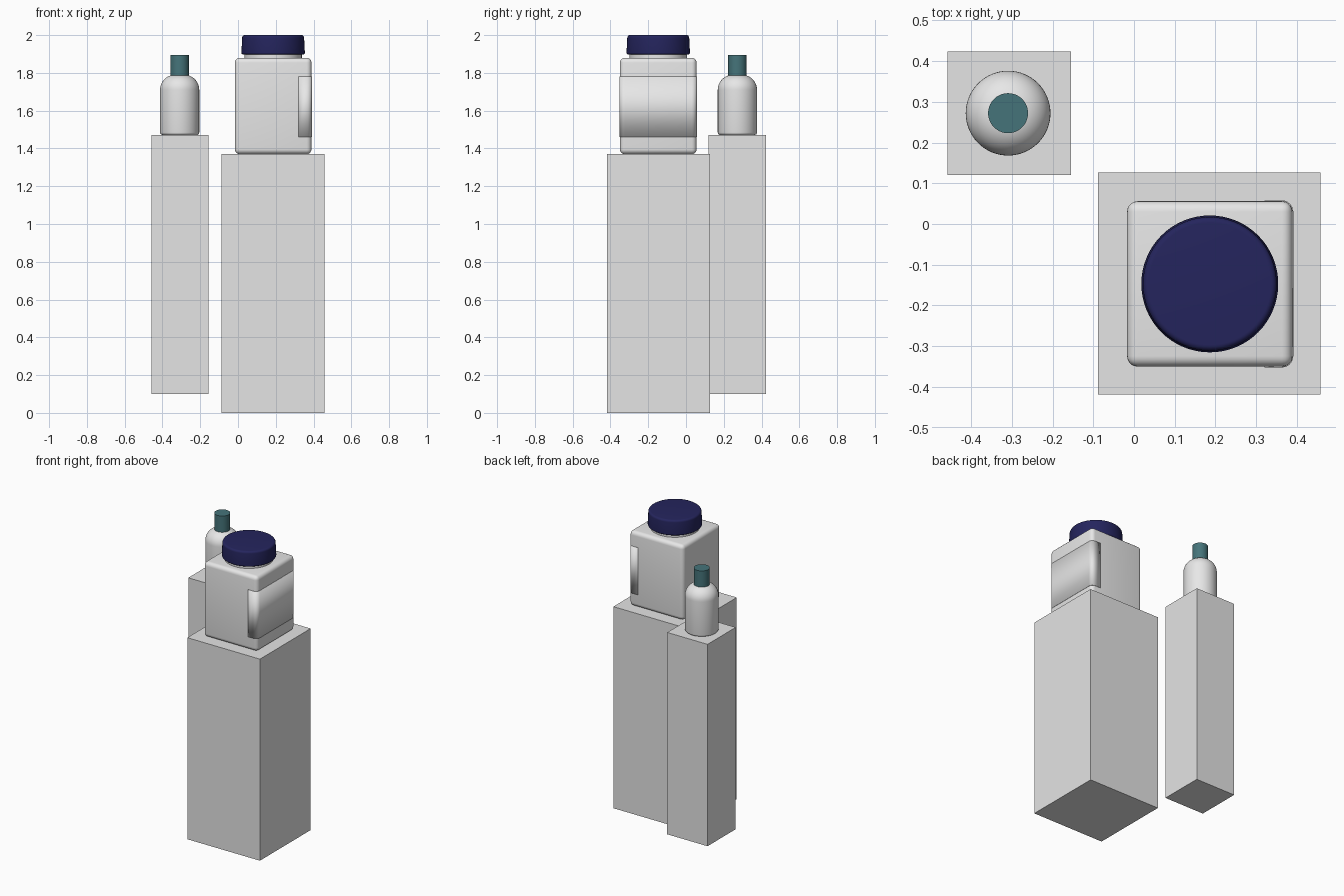
import bpy, bmesh
from math import sin, cos, pi

cube = bpy.data.objects.get("Cube")
if cube:
    bpy.data.objects.remove(cube, do_unlink=True)


def material(name, rgb):
    m = bpy.data.materials.new(name)
    m.use_nodes = True
    m.diffuse_color = (*rgb, 1)
    m.node_tree.nodes["Principled BSDF"].inputs["Base Color"].default_value = (*rgb, 1)
    return m


stone = material("pale grey", (0.78, 0.78, 0.78))
white = material("white plastic", (0.8, 0.8, 0.8))
navy = material("navy blue", (0.018, 0.018, 0.11))
teal = material("dark teal", (0.06, 0.175, 0.195))


def add_object(name, bm, mat, smooth=None):
    bmesh.ops.recalc_face_normals(bm, faces=bm.faces)
    mesh = bpy.data.meshes.new(name)
    bm.to_mesh(mesh)
    bm.free()
    mesh.materials.append(mat)
    ob = bpy.data.objects.new(name, mesh)
    bpy.context.collection.objects.link(ob)
    if smooth:
        bpy.ops.object.select_all(action='DESELECT')
        ob.select_set(True)
        bpy.context.view_layer.objects.active = ob
        bpy.ops.object.shade_smooth_by_angle(angle=smooth)
    return ob


def box(name, x, y, z, mat, bevel=0):
    """Box given by its (low, high) ranges, optionally with rounded edges."""
    bm = bmesh.new()
    bmesh.ops.create_cube(bm, size=1)
    for v in bm.verts:
        v.co = [lo + (hi - lo) * (c + 0.5) for c, (lo, hi) in zip(v.co, (x, y, z))]
    if bevel:
        bmesh.ops.bevel(bm, geom=bm.edges[:], offset=bevel, segments=5,
                        profile=0.5, affect='EDGES')
    return add_object(name, bm, mat, 0.6 if bevel else None)


def lathe(name, centre, profile, mat, sides=64):
    """Closed solid of revolution from (radius, height) points."""
    bm = bmesh.new()
    rings = [[bm.verts.new((centre[0] + r * cos(2 * pi * i / sides),
                            centre[1] + r * sin(2 * pi * i / sides), z))
              for i in range(sides)] for r, z in profile]
    for a, b in zip(rings, rings[1:]):
        for i in range(sides):
            j = (i + 1) % sides
            bm.faces.new((a[i], a[j], b[j], b[i]))
    bm.faces.new(rings[0])
    bm.faces.new(rings[-1])
    return add_object(name, bm, mat, 0.6)


def rounded(r, z, radius, start, end, steps=6):
    """Profile arc around the point (r, z)."""
    angles = [start + (end - start) * i / steps for i in range(steps + 1)]
    return [(r + radius * cos(a), z + radius * sin(a)) for a in angles]


# Pedestals
box("large_pedestal", (-0.088, 0.458), (-0.419, 0.126), (0, 1.37), stone)
box("small_pedestal", (-0.458, -0.155), (0.12, 0.423), (0.10, 1.472), stone)

# Square jar with neck and screw lid
jx, jy, half = 0.186, -0.147, 0.203
box("jar_body", (jx - half, jx + half), (jy - half, jy + half), (1.37, 1.88), white, 0.026)
lathe("jar_neck", (jx, jy), [(0.152, 1.87), (0.152, 1.91)], white)
lathe("jar_lid", (jx, jy),
      [(0.162, 1.898)] + rounded(0.16, 1.906, 0.008, -pi / 4, 0, 3)
      + rounded(0.15, 1.986, 0.014, 0, pi / 2), navy)


# Thin label wrapped around the left side of the jar
def label_outline(offset):
    radius, inner = 0.026 + offset, half - 0.026
    path = [(0.32, jy - half - offset)]
    for sign, start in ((-1, -pi / 2), (1, 0)):
        path += [(jx + x, jy + sign * inner + y) for x, y in
                 rounded(inner, 0, radius, start, start + pi / 2)]
    return path + [(0.32, jy + half + offset)]


bm = bmesh.new()
loops = [[bm.verts.new((x, y, z)) for x, y in label_outline(offset)]
         for offset, z in ((0.002, 1.46), (0.002, 1.78), (-0.001, 1.78), (-0.001, 1.46))]
for k in range(4):
    a, b = loops[k], loops[(k + 1) % 4]
    for i in range(len(a) - 1):
        bm.faces.new((a[i], a[i + 1], b[i + 1], b[i]))
for end in (0, -1):
    bm.faces.new([loop[end] for loop in loops])
add_object("jar_label", bm, white, pi)

# Round bottle with domed shoulder and cap
bottle = (-0.309, 0.272)
lathe("bottle_body", bottle,
      rounded(0.092, 1.484, 0.012, -pi / 2, 0, 4)
      + rounded(0.024, 1.71, 0.08, 0, pi / 2, 12), white)
lathe("bottle_cap", bottle, [(0.049, 1.78), (0.049, 1.896)], teal)
